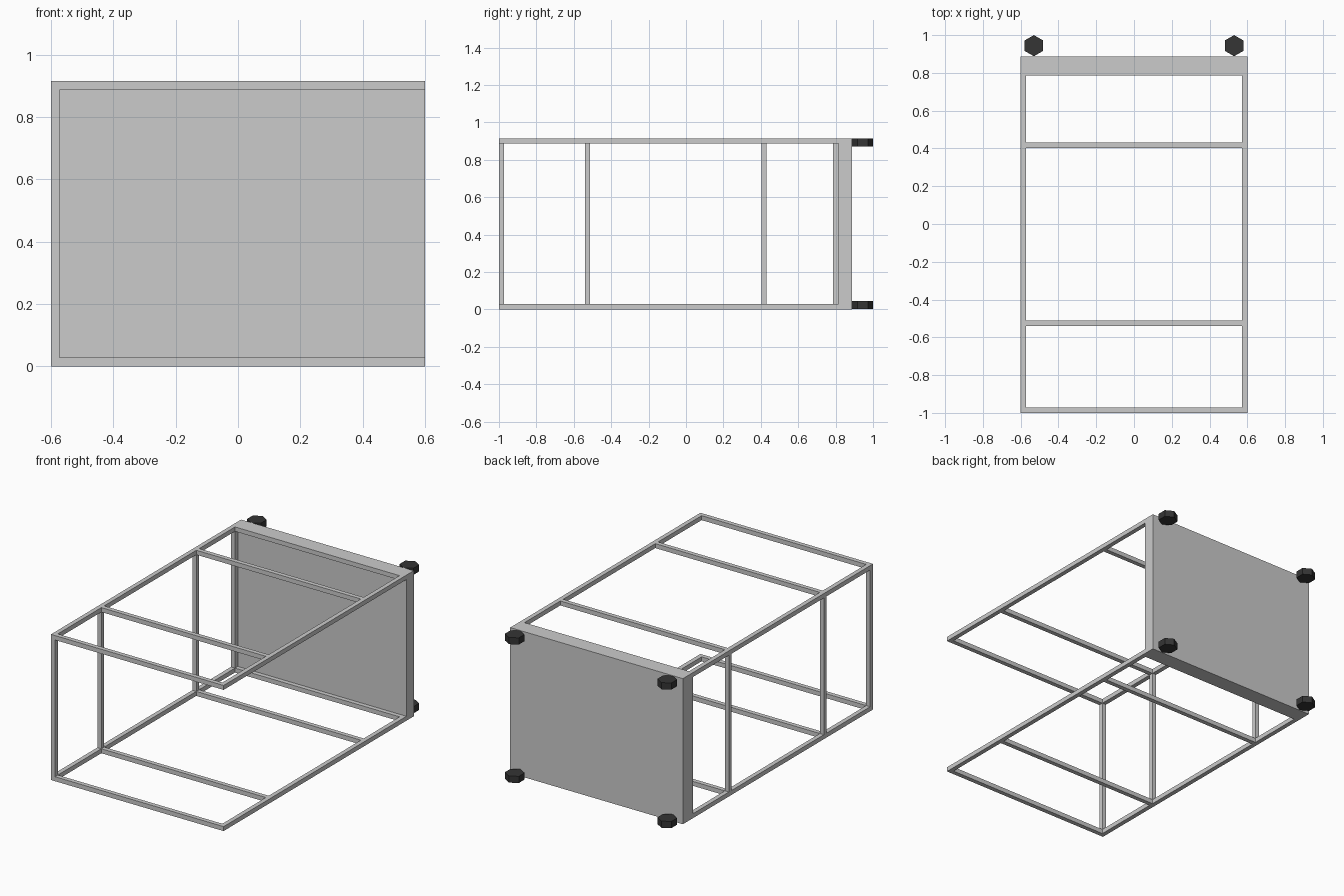
import bpy
import math

if "Cube" in bpy.data.objects:
    bpy.data.objects.remove(bpy.data.objects["Cube"])

W, H = 0.60, 0.915      # half width, total height
T = 0.028               # bar thickness
Y0, Y1, Y2 = -1.0, 0.815, 0.888   # front end, panel inner face, panel outer face
STATIONS = (Y0, -0.54, 0.403, Y1 - T)   # y start of each cross frame


def box(name, lo, hi):
    bpy.ops.mesh.primitive_cube_add(
        size=1, location=[(a + b) / 2 for a, b in zip(lo, hi)])
    ob = bpy.context.object
    ob.name = name
    ob.scale = [b - a for a, b in zip(lo, hi)]
    bpy.ops.object.transform_apply(location=False, rotation=False, scale=True)
    return ob


# solid end panel
box("end_panel", (-W, Y1, 0), (W, Y2, H))

# upper and lower ladder frames
for level, z in (("lower", 0), ("upper", H - T)):
    for side, x in (("left", -W), ("right", W - T)):
        box(f"{level}_{side}_rail", (x, Y0, z), (x + T, Y1, z + T))
    for i, y in enumerate(STATIONS):
        box(f"{level}_crossbar_{i + 1}", (-W + T, y, z), (W - T, y + T, z + T))

# posts on the left side only; the right side is open
for i, y in enumerate(STATIONS):
    box(f"post_{i + 1}", (-W, y, T), (-W + T, y + T, H - T))

# six-sided wheels at the panel corners
dark = bpy.data.materials.new("dark_rubber")
dark.diffuse_color = (0.035, 0.035, 0.035, 1)
dark.use_nodes = True
dark.node_tree.nodes["Principled BSDF"].inputs["Base Color"].default_value = dark.diffuse_color
for x in (-0.53, 0.53):
    for z in (0.023, H - 0.022):
        bpy.ops.mesh.primitive_cylinder_add(
            vertices=6, radius=0.056, depth=0.042, location=(x, 0.944, z))
        ob = bpy.context.object
        ob.name = "wheel"
        ob.data.materials.append(dark)
